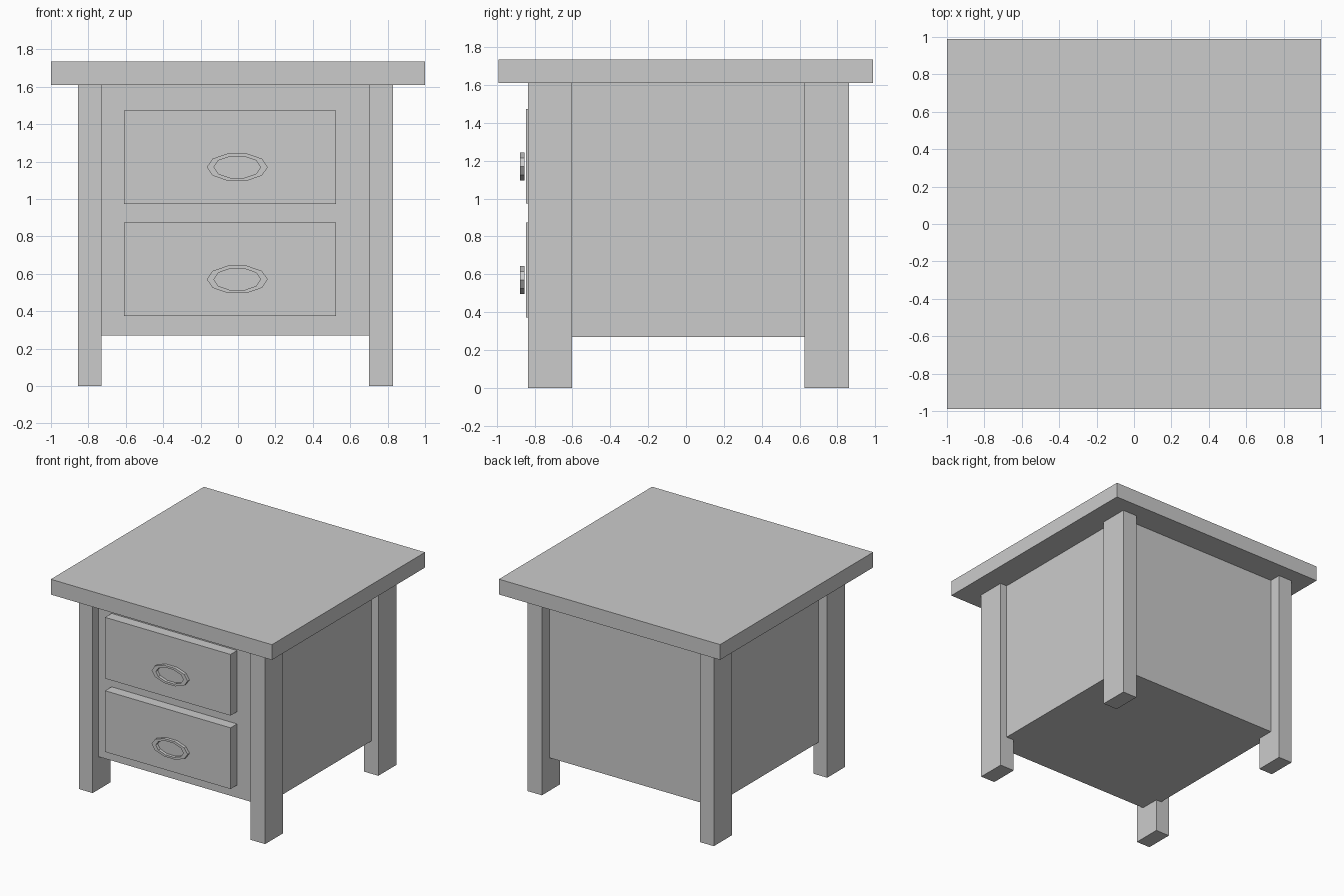
import bpy
import bmesh
from math import cos, sin, tau

if "Cube" in bpy.data.objects:
    bpy.data.objects.remove(bpy.data.objects["Cube"])


def add_object(name, bm):
    bmesh.ops.recalc_face_normals(bm, faces=bm.faces)
    mesh = bpy.data.meshes.new(name)
    bm.to_mesh(mesh)
    bm.free()
    obj = bpy.data.objects.new(name, mesh)
    bpy.context.collection.objects.link(obj)
    return obj


def box(name, x, y, z):
    """Box from (min, max) ranges along each axis."""
    bm = bmesh.new()
    bmesh.ops.create_cube(bm, size=1)
    for v in bm.verts:
        v.co = [(lo + hi) / 2 + c * (hi - lo) for c, (lo, hi) in zip(v.co, (x, y, z))]
    return add_object(name, bm)


def oval_ring(name, x, z, outer, inner, y, sides=10):
    """Flat oval ring facing -y, with a rectangular section."""
    bm = bmesh.new()
    loops = []
    for (rx, rz), depth in ((outer, y[0]), (outer, y[1]), (inner, y[1]), (inner, y[0])):
        loops.append([bm.verts.new((x + rx * cos(tau * i / sides), depth,
                                    z + rz * sin(tau * i / sides)))
                      for i in range(sides)])
    for k in range(4):
        a, b = loops[k], loops[(k + 1) % 4]
        for i in range(sides):
            j = (i + 1) % sides
            bm.faces.new((a[i], a[j], b[j], b[i]))
    return add_object(name, bm)


# Overhanging top and cabinet body
box("table_top", (-1, 1), (-0.99, 0.988), (1.61, 1.735))
box("cabinet_body", (-0.778, 0.77), (-0.762, 0.765), (0.27, 1.61))

# Four corner legs
for side, x in (("left", (-0.855, -0.73)), ("right", (0.70, 0.83))):
    for end, y in (("front", (-0.835, -0.603)), ("back", (0.627, 0.862))):
        box(f"{end}_{side}_leg", x, y, (0, 1.61))

# Two drawer fronts with oval ring handles
for label, bottom in (("lower", 0.373), ("upper", 0.973)):
    box(f"{label}_drawer", (-0.61, 0.525), (-0.846, -0.762), (bottom, bottom + 0.5))
    oval_ring(f"{label}_handle", -0.004, bottom + 0.197,
              (0.163, 0.077), (0.125, 0.06), (-0.878, -0.853))
